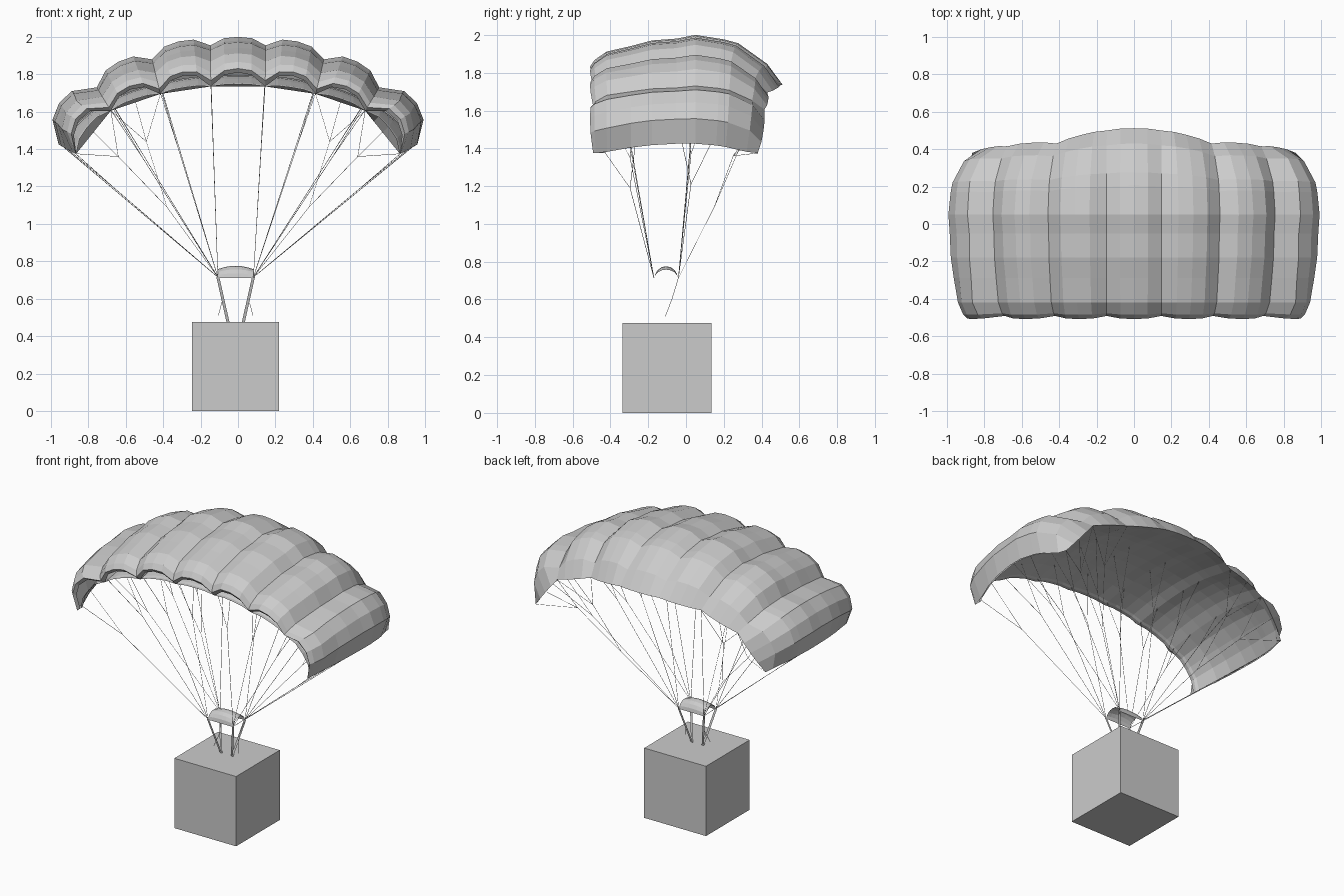
import bpy, bmesh, math
from mathutils import Vector

if "Cube" in bpy.data.objects:
    bpy.data.objects.remove(bpy.data.objects["Cube"])

CX = -0.0125  # load axis
FLARE = 1.7   # how much the wing tips widen at mid chord


def add_mesh(name, quads):
    bm = bmesh.new()
    for q in quads:
        pts = []
        for p in q:
            if all((Vector(p) - o).length > 1e-5 for o in pts):
                pts.append(Vector(p))
        if len(pts) > 2:
            bm.faces.new([bm.verts.new(p) for p in pts])
    bmesh.ops.remove_doubles(bm, verts=bm.verts, dist=0.0005)
    me = bpy.data.meshes.new(name)
    bm.to_mesh(me)
    bm.free()
    ob = bpy.data.objects.new(name, me)
    bpy.context.collection.objects.link(ob)
    return ob


def add_lines(name, paths, radius):
    cu = bpy.data.curves.new(name, 'CURVE')
    cu.dimensions = '3D'
    cu.bevel_depth = radius
    cu.bevel_resolution = 0
    for path in paths:
        sp = cu.splines.new('POLY')
        sp.points.add(len(path) - 1)
        for pt, p in zip(sp.points, path):
            pt.co = (*p, 1)
    ob = bpy.data.objects.new(name, cu)
    bpy.context.collection.objects.link(ob)


def grid_quads(rows):
    return [(a[k], a[k + 1], b[k + 1], b[k])
            for a, b in zip(rows, rows[1:]) for k in range(len(a) - 1)]


# Seams of one half: lower x, lower z, upper x, upper z, tail y
half = [(0.145, 1.735, 0.148, 1.955, 0.50), (0.415, 1.695, 0.46, 1.88, 0.43),
        (0.68, 1.605, 0.755, 1.73, 0.415), (0.865, 1.375, 0.875, 1.375, 0.38)]
seams = [(-a, b, -c, d, e) for a, b, c, d, e in reversed(half)] + half
puff = [0.17, 0.07, 0.06, 0.045, 0.06, 0.07, 0.17]

# Chord stations: y, share of full thickness, how far seams pinch
chord = [(-0.49, 0.24, 1.0), (-0.508, 0.32, 0.55), (-0.485, 0.46, 0.25), (-0.42, 0.64, 0.05),
         (-0.29, 0.76, 0), (-0.18, 0.88, 0), (-0.05, 0.92, 0), (0.05, 1.0, 0),
         (0.2, 0.9, 0), (0.27, 0.82, 0), (0.42, 0.38, 0), (0.5, 0.0, 0)]
LAST = len(chord) - 1
SEG = 4


def camber(y):
    return 0.05 * max(0, 1 - (y / 0.45) ** 2)


def station_y(y, tail, s):
    if y > 0.05:
        y = 0.05 + (y - 0.05) * (tail - 0.05) / 0.45 + 0.012 * s * (y / 0.5)
    return y


def skin_point(c, u, k, upper):
    a, b = seams[c], seams[c + 1]
    y0, f, pinch = chord[k]
    s = math.sqrt(max(0, math.sin(math.pi * u)))
    f *= 1 - pinch * (1 - s)
    ends = []
    for i, sm in ((c, a), (c + 1, b)):
        lo, up = Vector((sm[0], sm[1])), Vector((sm[2], sm[3]))
        p = lo.lerp(up, f) if upper else lo
        if not upper or i in (0, 7):
            p.y += camber(y0)
        if i in (0, 7):
            p.x += math.copysign(FLARE * camber(y0), p.x)
        ends.append(p)
    d = (ends[1] - ends[0]).normalized()
    n = Vector((-d.y, d.x))
    height = puff[c] - (camber(y0) if c in (0, 6) else 0)
    bulge = height * s * (math.sqrt(f) if upper else 0.25 * (k < LAST))
    p = ends[0].lerp(ends[1], u) + n * bulge
    y = station_y(y0, a[4] + (b[4] - a[4]) * u, s)
    # front lip is set back at the seams
    if upper:
        y += 0.03 * pinch * (1 - s)
    else:
        y = max(y, -0.46 + 0.012 * k)
    return (p.x, y, p.y)


# Canopy skins and inner ribs
K = range(len(chord))
top, bottom, ribs = [], [], []
for c in range(7):
    us = [i / SEG for i in range(SEG + 1)]
    top += grid_quads([[skin_point(c, u, k, True) for k in K] for u in us])
    bottom += grid_quads([[skin_point(c, u, k, False) for k in K] for u in us])
    if c:
        ribs += grid_quads([[skin_point(c, 0, k, True) for k in K],
                            [skin_point(c, 0, k, False) for k in K]])
add_mesh("canopy_upper_skin", top)
add_mesh("canopy_lower_skin", bottom)
add_mesh("canopy_ribs", ribs)

# Suspension and brake lines
lines, brakes, toggles, straps = [], [], [], []
for side in (-1, 1):
    front = Vector((CX + side * 0.095, -0.17, 0.715))
    rear = Vector((CX + side * 0.095, -0.04, 0.715))
    for j, (x, z, _, _, _) in enumerate(half):
        for base, ys in ((front, (-0.43, -0.27)), (rear, (-0.02, 0.13))):
            tips = [Vector((side * (x + (FLARE * camber(y) if j == 3 else 0)), y, z + camber(y)))
                    for y in ys]
            node = base.lerp((tips[0] + tips[1]) / 2, 0.7)
            lines.append((base, node))
            lines += [(node, t) for t in tips]
    tails = [Vector((side * s[0], s[4], s[1])) for s in half]
    mids = [(p + q) / 2 for p, q in zip(tails, tails[1:])]
    nodes = [(Vector((side * 0.49, 0.30, 1.44)), (tails[1], mids[1], tails[2])),
             (Vector((side * 0.64, 0.25, 1.36)), (tails[2], mids[2], tails[3]))]
    join = Vector((side * 0.38, 0.15, 1.09))
    brakes.append((rear, join))
    for node, ends in nodes:
        brakes.append((join, node))
        brakes += [(node, e) for e in ends]
    # Riser straps down to the box, and steering toggles
    foot = Vector((CX + side * 0.04, -0.105, 0.47))
    w = Vector((0.008, 0, 0))
    for base in (front, rear):
        straps.append((base - w, base + w, foot + w, foot - w))
    toggles.append((rear, (CX + side * 0.068, -0.075, 0.6), (CX + side * 0.093, -0.11, 0.51)))
add_lines("suspension_lines", lines, 0.0014)
add_lines("brake_lines", brakes, 0.0012)
add_lines("steering_toggles", toggles, 0.0015)
add_mesh("riser_straps", straps)

# Arched slider sheet
rows = []
for i in range(7):
    t = -1 + i / 3
    rows.append([(CX + 0.095 * t, -0.105 + 0.062 * math.sin(a),
                  0.71 + (0.066 - 0.018 * t * t) * math.cos(a))
                 for a in [math.pi * (j / 8 - 0.5) for j in range(9)]])
add_mesh("slider", grid_quads(rows))

# Cargo box
bpy.ops.mesh.primitive_cube_add(size=1, location=(CX, -0.1, 0.2375))
box = bpy.context.object
box.name = "cargo_box"
box.scale = (0.465, 0.47, 0.475)
